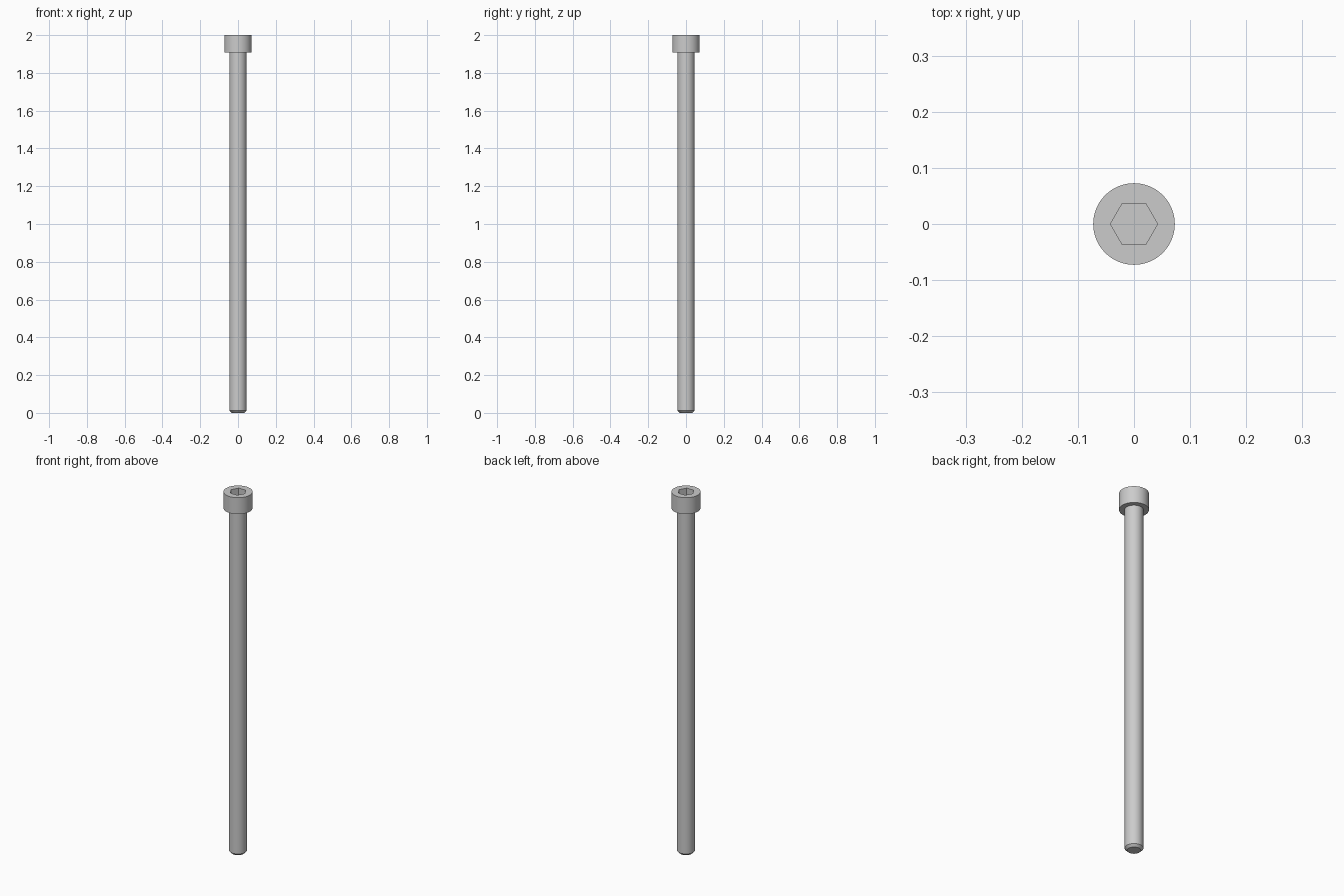
import bpy, bmesh
from math import cos, sin, tau, radians

SIDES = 64
SHANK_R, HEAD_R, HEX_R = 0.0455, 0.0727, 0.042
HEAD_Z, TOP_Z, SOCKET_Z = 1.909, 2.0, 1.955
CHAMFER = 0.0125

cube = bpy.data.objects.get("Cube")
if cube:
    bpy.data.objects.remove(cube, do_unlink=True)

steel = bpy.data.materials.new("grey steel")
steel.use_nodes = True
colour = (0.6, 0.6, 0.6, 1)
steel.diffuse_color = colour
steel.node_tree.nodes["Principled BSDF"].inputs["Base Color"].default_value = colour


def ring(bm, radius, z, sides=SIDES):
    return [bm.verts.new((radius * cos(tau * i / sides), radius * sin(tau * i / sides), z))
            for i in range(sides)]


def bridge(bm, a, b):
    for i in range(len(a)):
        j = (i + 1) % len(a)
        bm.faces.new((a[i], a[j], b[j], b[i]))


def finish(bm, name):
    mesh = bpy.data.meshes.new(name)
    bm.to_mesh(mesh)
    bm.free()
    mesh.materials.append(steel)
    obj = bpy.data.objects.new(name, mesh)
    bpy.context.collection.objects.link(obj)
    bpy.ops.object.select_all(action="DESELECT")
    obj.select_set(True)
    bpy.context.view_layer.objects.active = obj
    bpy.ops.object.shade_smooth_by_angle(angle=radians(30))


# Shank: plain rod with a chamfered tip, open where it meets the head
bm = bmesh.new()
tip = ring(bm, SHANK_R - CHAMFER, 0)
shoulder = ring(bm, SHANK_R, CHAMFER)
neck = ring(bm, SHANK_R, HEAD_Z)
bm.faces.new(tip[::-1])
bridge(bm, tip, shoulder)
bridge(bm, shoulder, neck)
finish(bm, "shank")

# Head: underside, round wall, then a flat top around the hexagonal socket
bm = bmesh.new()
inner = ring(bm, SHANK_R, HEAD_Z)
lower = ring(bm, HEAD_R, HEAD_Z)
upper = ring(bm, HEAD_R, TOP_Z)
bridge(bm, inner, lower)
bridge(bm, lower, upper)
mouth = ring(bm, HEX_R, TOP_Z, 6)
floor = ring(bm, HEX_R, SOCKET_Z, 6)
bridge(bm, mouth, floor)
bm.faces.new(floor)
rim = [bm.edges.get((loop[i - 1], loop[i])) for loop in (upper, mouth) for i in range(len(loop))]
top = bmesh.ops.triangle_fill(bm, edges=rim, use_beauty=True, normal=(0, 0, 1))
top_faces = [f for f in top["geom"] if isinstance(f, bmesh.types.BMFace)]
for face in top_faces:
    face.normal_update()
    if face.normal.z < 0:
        face.normal_flip()
finish(bm, "socket_head")
